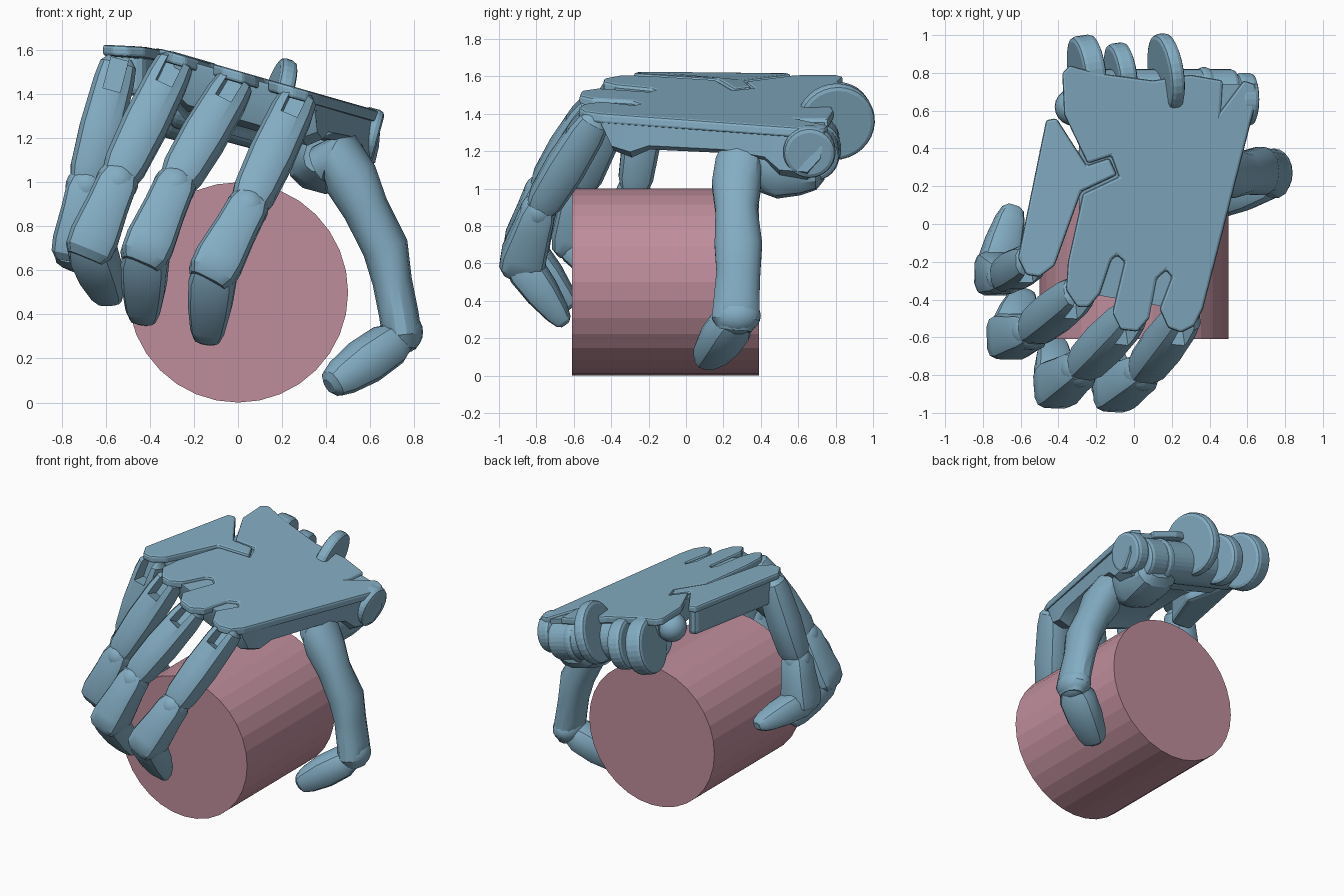
import bpy, bmesh, math
from mathutils import Vector, Matrix

if "Cube" in bpy.data.objects:
    bpy.data.objects.remove(bpy.data.objects["Cube"])

def top(x):                         # tilted back of the hand, bent at the side
    return 1.506 - 0.285 * x if x > -0.36 else 1.609 - 0.05 * (x + 0.36)
HINGE = Vector((1, 0, -0.27)).normalized()

def material(name, col):
    m = bpy.data.materials.new(name)
    m.diffuse_color = (*col, 1)
    m.use_nodes = True
    m.node_tree.nodes["Principled BSDF"].inputs["Base Color"].default_value = m.diffuse_color
    return m
BLUE = material("blue", (0.23, 0.42, 0.55))
PINK = material("pink", (0.52, 0.27, 0.33))

def finish(name, bm, mat=BLUE, bevel=0, angle=30):
    bmesh.ops.recalc_face_normals(bm, faces=bm.faces)
    me = bpy.data.meshes.new(name)
    bm.to_mesh(me)
    bm.free()
    ob = bpy.data.objects.new(name, me)
    bpy.context.collection.objects.link(ob)
    me.materials.append(mat)
    if bevel:
        b = ob.modifiers.new("bevel", 'BEVEL')
        b.width, b.segments, b.limit_method = bevel, 2, 'ANGLE'
    elif angle:
        bpy.context.view_layer.objects.active = ob
        ob.select_set(True)
        bpy.ops.object.shade_smooth_by_angle(angle=math.radians(angle))
        ob.select_set(False)
    return ob

def loft(name, pts, sizes, hinge, n=12, power=1.0):
    """Skin of rings; sizes are (half width along hinge, half depth)."""
    bm = bmesh.new()
    pts = [Vector(p) for p in pts]
    rings = []
    for i, (p, (w, d)) in enumerate(zip(pts, sizes)):
        t = (pts[min(i + 1, len(pts) - 1)] - pts[max(i - 1, 0)]).normalized()
        side = (hinge - t * hinge.dot(t)).normalized()
        nor = t.cross(side)
        ring = []
        for k in range(n):
            a = 2 * math.pi * (k + 0.5) / n
            c, s = math.cos(a), math.sin(a)
            u = math.copysign(abs(c) ** power, c) * w
            v = math.copysign(abs(s) ** power, s) * d
            ring.append(bm.verts.new(p + side * u + nor * v))
        rings.append(ring)
    for a, b in zip(rings, rings[1:]):
        for k in range(n):
            bm.faces.new((a[k], a[(k + 1) % n], b[(k + 1) % n], b[k]))
    bm.faces.new(rings[0])
    bm.faces.new(rings[-1])
    return finish(name, bm)

def segment(name, p, q, profile, hinge, power=0.6):
    p, q = Vector(p), Vector(q)
    return loft(name, [p.lerp(q, t) for t, w, d in profile],
                [(w, d) for t, w, d in profile], hinge, power=power)

def plate(name, outline, lift, depth, bevel=0.014):
    """Outline seen from above, laid on the tilted palm plane."""
    bm = bmesh.new()
    up = [bm.verts.new((x, y, top(x) + lift)) for x, y in outline]
    lo = [bm.verts.new((x, y, top(x) + lift - depth)) for x, y in outline]
    bm.faces.new(up)
    bm.faces.new(lo)
    for i in range(len(up)):
        j = (i + 1) % len(up)
        bm.faces.new((up[i], up[j], lo[j], lo[i]))
    return finish(name, bm, bevel=bevel)

def ball(name, c, r, scale=(1, 1, 1)):
    bm = bmesh.new()
    bmesh.ops.create_uvsphere(bm, u_segments=20, v_segments=12, radius=r,
        matrix=Matrix.Translation(c) @ Matrix.Diagonal((*scale, 1)))
    return finish(name, bm)

def disc(name, c, r, thick, axis, n=32, mat=BLUE):
    bm = bmesh.new()
    rot = Vector(axis).to_track_quat('Z', 'Y').to_matrix().to_4x4()
    bmesh.ops.create_cone(bm, cap_ends=True, segments=n, radius1=r, radius2=r,
                          depth=thick, matrix=Matrix.Translation(c) @ rot)
    return finish(name, bm, mat, bevel=0 if mat is PINK else 0.025, angle=0)

# held cylinder
disc("cylinder", (0, -0.11, 0.5), 0.5, 1.0, (0, 1, 0), 32, PINK)

# palm cover with knuckle tabs
plate("palm_cover", [
    (0.365, -0.45), (0.655, 0.68), (0.64, 0.74), (0.58, 0.76), (0.46, 0.6),
    (0.47, 0.76), (0.3, 0.79), (0.1, 0.76), (-0.2, 0.80), (-0.34, 0.84),
    (-0.38, 0.8), (-0.37, 0.58), (-0.245, 0.32), (-0.12, 0.36), (-0.08, 0.25),
    (-0.27, 0.16), (-0.35, -0.2), (-0.36, -0.35), (-0.3, -0.44),
    (-0.24, -0.44), (-0.18, -0.37), (-0.12, -0.19), (-0.09, -0.165),
    (-0.05, -0.2), (-0.115, -0.47), (-0.07, -0.56), (0.02, -0.57),
    (0.08, -0.5), (0.12, -0.29), (0.17, -0.245), (0.2, -0.28), (0.135, -0.45),
    (0.18, -0.55), (0.25, -0.575), (0.32, -0.54)], 0, 0.055)

# palm body with arched underside
bm = bmesh.new()
rows = []
for y, d in [(-0.47, 0.04), (-0.4, 0.22), (-0.3, 0.25), (-0.2, 0.2), (0.2, 0.19),
             (0.42, 0.22), (0.5, 0.3), (0.65, 0.3), (0.72, 0.2), (0.74, 0.06)]:
    l, r = -0.29, 0.47 + 0.25 * y
    row = []
    for x, dd in ((l, 0.02), (r, 0.02), (r - 0.01, d * 0.8), (r - 0.08, d),
                  (l + 0.06, d), (l, d * 0.8)):
        skew = 0.17 * (r - x) * max(0, min(1, -2.5 * y))
        row.append(bm.verts.new((x, y + skew, top(x) - dd)))
    rows.append(row)
for a, b in zip(rows, rows[1:]):
    for k in range(6):
        bm.faces.new((a[k], a[(k + 1) % 6], b[(k + 1) % 6], b[k]))
bm.faces.new(rows[0])
bm.faces.new(rows[-1])
finish("palm_body", bm)

# little finger side of the palm
plate("side_cover", [(-0.465, 0.55), (-0.41, 0.56), (-0.25, 0.31), (-0.13, 0.35),
    (-0.09, 0.26), (-0.28, 0.17), (-0.42, -0.22), (-0.5, -0.28), (-0.57, -0.27),
    (-0.615, -0.18)], 0.003, 0.05)
plate("side_body", [(-0.45, 0.54), (-0.39, 0.54), (-0.29, 0.2), (-0.43, -0.14),
                    (-0.59, -0.14)], -0.02, 0.2, 0.03)
ball("side_joint", (-0.32, 0.62, 1.46), 0.1)

# wrist axle, discs and thumb base
AX = tuple(HINGE)
disc("wrist_axle", (0.13, 0.68, top(0.13) - 0.19), 0.14, 0.84, AX)
for i, (x, y, drop, r, t, a) in enumerate([
        (-0.25, 0.81, 0.2, 0.19, 0.12, (1, 0.15, -0.27)),
        (-0.07, 0.79, 0.19, 0.17, 0.1, (1, 0.15, -0.27)),
        (0.17, 0.80, 0.1, 0.21, 0.08, (1, 0.15, -0.32)),
        (0.37, 0.68, 0.19, 0.15, 0.07, AX), (0.585, 0.66, 0.14, 0.14, 0.1, AX)]):
    disc(f"wrist_disc_{i}", (x, y, top(x) - drop), r, t, a)
segment("thumb_base", (0.38, 0.32, 1.12), (0.4, 0.74, 1.12),
        [(0, .08, .08), (0.2, .13, .14), (0.4, .16, .17), (0.7, .17, .15),
         (0.9, .16, .12), (1, .1, .07)], HINGE, 0.8)

# fingers: knuckle, middle joint, outer joint, tip, width scale
FINGERS = {
    "index": ((0.26, -0.5, 1.35), (0.04, -0.79, 0.88), (-0.11, -0.88, 0.6),
              (-0.14, -0.655, 0.29), 1.0),
    "middle": ((-0.03, -0.5, 1.42), (-0.29, -0.77, 0.98), (-0.42, -0.86, 0.68),
               (-0.43, -0.62, 0.38), 1.0),
    "ring": ((-0.3, -0.37, 1.51), (-0.55, -0.57, 1.0), (-0.67, -0.6, 0.71),
             (-0.58, -0.37, 0.47), 1.0),
    "little": ((-0.55, -0.2, 1.51), (-0.69, -0.28, 0.98), (-0.74, -0.26, 0.7),
               (-0.64, 0.08, 0.63), 0.95),
}
PROX = [(-0.1, .06, .05), (-0.04, .09, .085), (0.1, .1, .1), (0.5, .108, .11),
        (0.85, .1, .1), (0.96, .085, .08)]
MID = [(-0.15, .075, .075), (0.02, .095, .095), (0.35, .1, .105), (0.85, .115, .125),
       (1.08, .11, .115), (1.2, .085, .085)]
TIP = [(-0.1, .09, .08), (0.12, .108, .1), (0.5, .1, .09), (0.85, .08, .065),
       (1.0, .06, .045), (1.05, .035, .025)]
for name, (a, b, c, d, s) in FINGERS.items():
    sized = lambda prof: [(t, w * s, h * s) for t, w, h in prof]
    prox = segment(name + "_proximal", a, b, sized(PROX), HINGE, 0.7)
    segment(name + "_middle", b, c, sized(MID), HINGE, 0.5)
    segment(name + "_tip", c, d, sized(TIP), HINGE)
    ball(name + "_joint", b, 0.098 * s)
    # slot in the knuckle
    t = (Vector(b) - Vector(a)).normalized()
    side = (HINGE - t * HINGE.dot(t)).normalized()
    nor = side.cross(t)
    if nor.y > 0:
        nor = -nor
    rot = Matrix((side, t, nor)).transposed().to_4x4()
    bm = bmesh.new()
    bmesh.ops.create_cube(bm, size=1, matrix=Matrix.Translation(
        Vector(a) + nor * 0.08) @ rot @ Matrix.Diagonal((0.08, 0.22, 0.2, 1)))
    cutter = finish(name + "_slot_cutter", bm, angle=0)
    cutter.hide_render = True
    cutter.display_type = 'WIRE'
    cut = prox.modifiers.new("slot", 'BOOLEAN')
    cut.operation, cut.object = 'DIFFERENCE', cutter

# thumb
loft("thumb_shaft", [(0.38, 0.32, 1.08), (0.46, 0.28, 1.12), (0.51, 0.27, 1.02),
     (0.58, 0.27, 0.88), (0.67, 0.28, 0.7), (0.70, 0.28, 0.55), (0.73, 0.27, 0.4),
     (0.745, 0.265, 0.3), (0.75, 0.26, 0.24)],
     [(.1, .09), (.13, .13), (.135, .125), (.115, .105), (.13, .105), (.12, .09),
      (.125, .09), (.13, .09), (.09, .06)], Vector((0, 1, 0)), 14, 0.9)
ball("thumb_joint", (0.74, 0.27, 0.32), 0.1, (1, 1.3, 1))
segment("thumb_tip", (0.71, 0.25, 0.28), (0.43, 0.11, 0.085),
        [(-0.1, .09, .07), (0.1, .12, .1), (0.5, .115, .105), (0.85, .095, .085),
         (1.0, .075, .065), (1.06, .04, .035)], Vector((-0.4, 1, 0)), 0.75)
